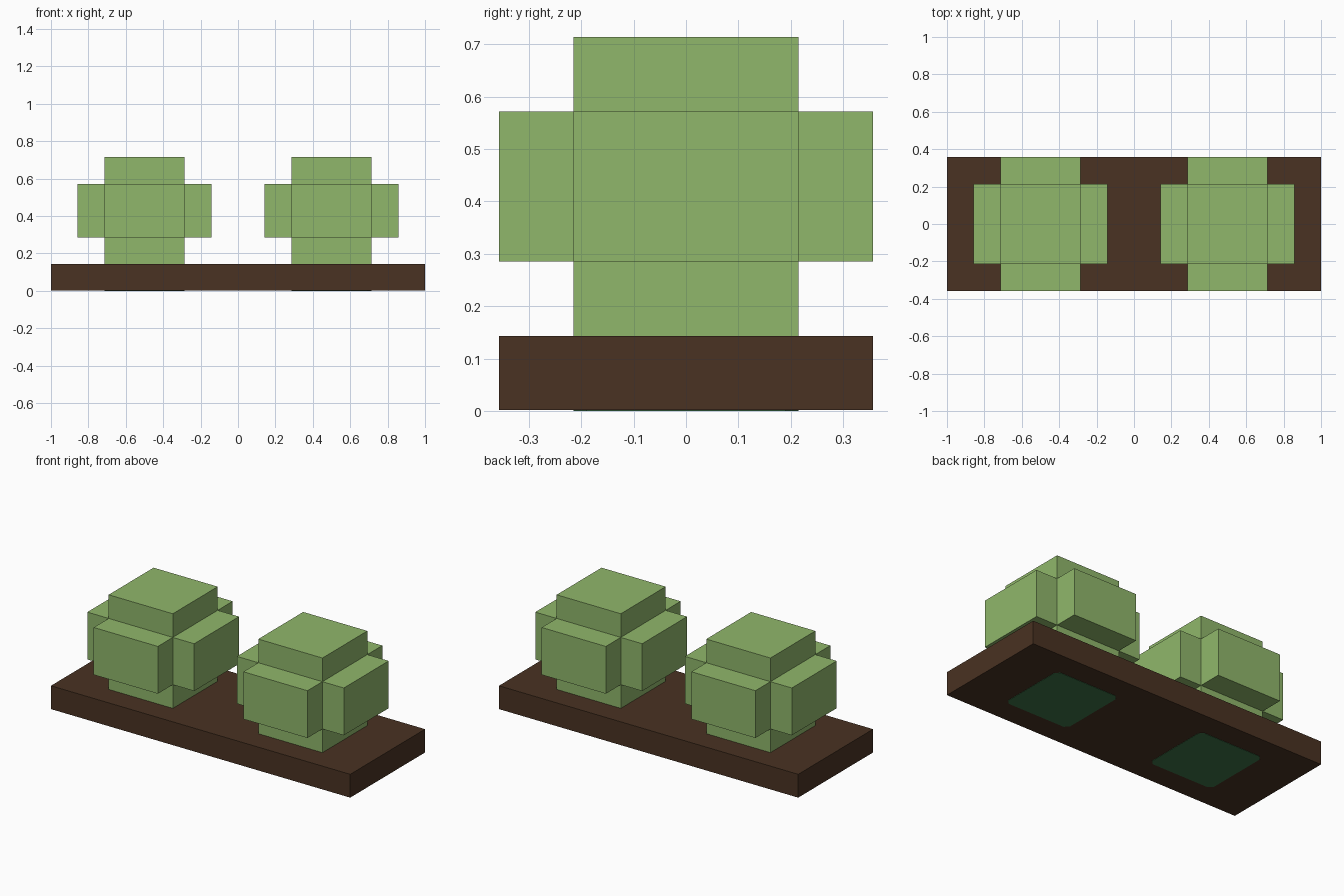
import bpy, bmesh
from mathutils import Vector

U = 1 / 7            # block unit: the base is 14 x 5 x 1 units
PLATE = 0.002        # thickness of the root plates under the base

if "Cube" in bpy.data.objects:
    bpy.data.objects.remove(bpy.data.objects["Cube"], do_unlink=True)


def material(name, rgb):
    m = bpy.data.materials.new(name)
    m.use_nodes = True
    m.diffuse_color = (*rgb, 1)
    bsdf = next(n for n in m.node_tree.nodes if n.type == "BSDF_PRINCIPLED")
    bsdf.inputs["Base Color"].default_value = (*rgb, 1)
    bsdf.inputs["Roughness"].default_value = 0.9
    return m


leaf = material("leaf green", (0.279, 0.474, 0.147))
soil = material("soil brown", (0.067, 0.032, 0.016))
root = material("dark green", (0.048, 0.175, 0.067))


def finish(name, bm, mat, location=(0, 0, 0)):
    bmesh.ops.recalc_face_normals(bm, faces=bm.faces)
    mesh = bpy.data.meshes.new(name)
    bm.to_mesh(mesh)
    bm.free()
    mesh.materials.append(mat)
    ob = bpy.data.objects.new(name, mesh)
    ob.location = location
    bpy.context.collection.objects.link(ob)
    return ob


def prism(outline, levels):
    """Extrude a flat outline up through a list of heights."""
    bm = bmesh.new()
    face = bm.faces.new([bm.verts.new((x, y, levels[0])) for x, y in outline])
    for low, high in zip(levels, levels[1:]):
        # the first extrusion keeps the bottom face in place
        geom = bmesh.ops.extrude_face_region(
            bm, geom=[face], use_keep_orig=(low == levels[0]))["geom"]
        verts = [g for g in geom if isinstance(g, bmesh.types.BMVert)]
        new = [g for g in geom if isinstance(g, bmesh.types.BMFace)][0]
        if low != levels[0]:
            if face.is_valid:
                bm.faces.remove(face)
        bmesh.ops.translate(bm, verts=verts, vec=(0, 0, high - low))
        face = new
    return bm


def rectangle(hx, hy):
    return [(-hx, -hy), (hx, -hy), (hx, hy), (-hx, hy)]


def bush(name, x):
    """Square column whose four middle side faces are pulled out as blocks."""
    bm = prism(rectangle(1.5 * U, 1.5 * U), [U, 2 * U, 4 * U, 5 * U])
    bmesh.ops.recalc_face_normals(bm, faces=bm.faces)
    sides = [f for f in bm.faces if abs(f.normal.z) < 0.1
             and abs(f.calc_center_median().z - 3 * U) < 0.01]
    for f in sides:
        push = Vector(f.normal) * U
        new = bmesh.ops.extrude_discrete_faces(bm, faces=[f])["faces"][0]
        bmesh.ops.translate(bm, verts=new.verts[:], vec=push)
    return finish(name, bm, leaf, (x, 0, 0))


# Soil bed
finish("soil_bed", prism(rectangle(7 * U, 2.5 * U), [PLATE, U]), soil)

# Bushes, each with a corner-cut root plate showing under the bed
h, c = 1.5 * U, 0.024
octagon = [(-h + c, -h), (h - c, -h), (h, -h + c), (h, h - c),
           (h - c, h), (-h + c, h), (-h, h - c), (-h, -h + c)]
for side, x in (("left", 0.5), ("right", -0.5)):
    bush(side + "_bush", x)
    finish(side + "_root_plate", prism(octagon, [0, PLATE]), root, (x, 0, 0))
